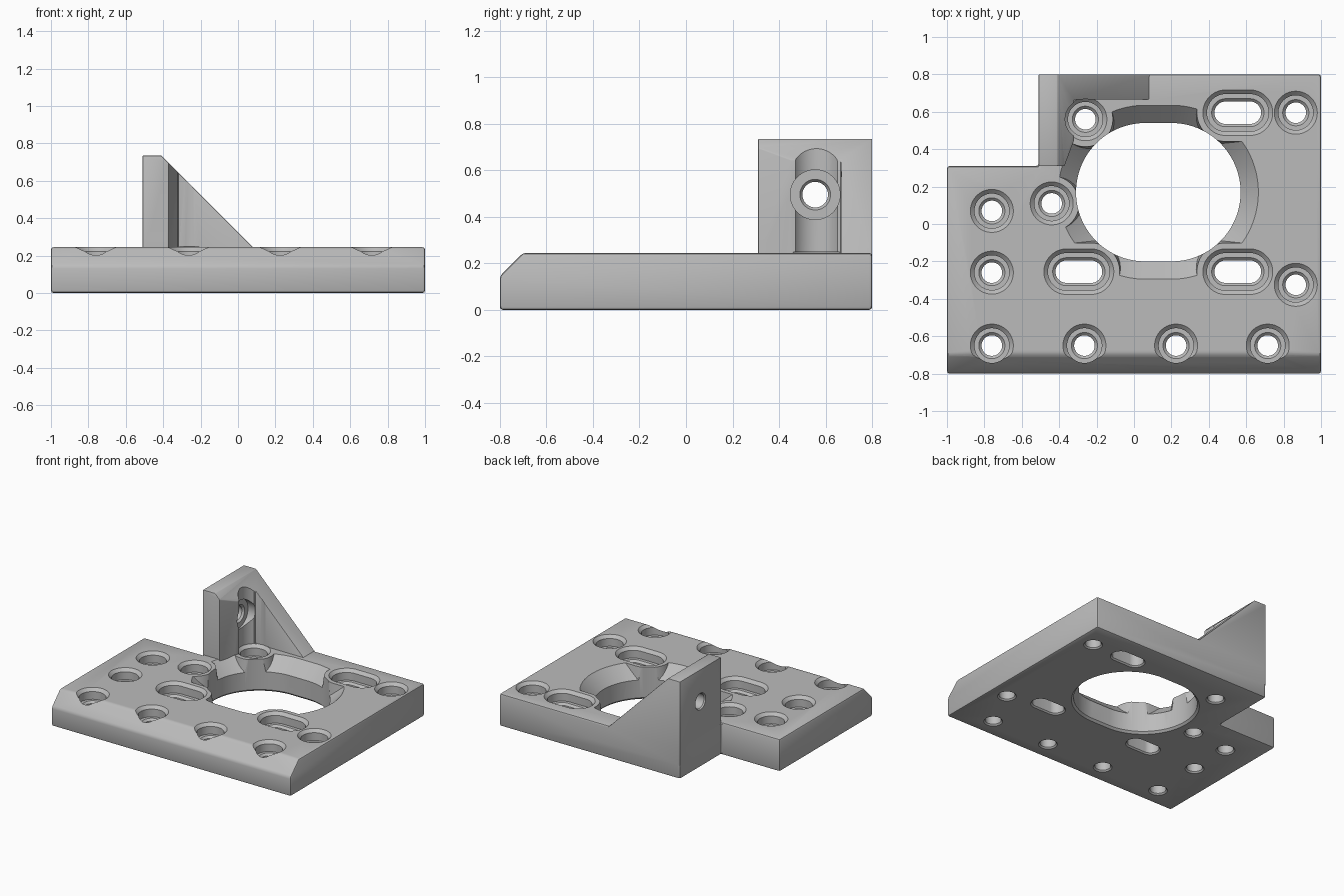
import bpy, bmesh, math
from mathutils import Matrix

cube = bpy.data.objects.get("Cube")
if cube:
    bpy.data.objects.remove(cube, do_unlink=True)

grey = bpy.data.materials.new("plain grey")
grey.use_nodes = True
grey.diffuse_color = (0.5, 0.5, 0.5, 1)
grey.node_tree.nodes["Principled BSDF"].inputs["Base Color"].default_value = (0.5, 0.5, 0.5, 1)


def make_object(name, bm):
    bmesh.ops.recalc_face_normals(bm, faces=bm.faces)
    mesh = bpy.data.meshes.new(name)
    bm.to_mesh(mesh)
    bm.free()
    mesh.materials.append(grey)
    obj = bpy.data.objects.new(name, mesh)
    bpy.context.collection.objects.link(obj)
    return obj


def loft(name, rings):
    """Closed solid through a list of matching point rings."""
    bm = bmesh.new()
    loops = [[bm.verts.new(p) for p in ring] for ring in rings]
    n = len(loops[0])
    bm.faces.new(loops[0])
    bm.faces.new(loops[-1])
    for a, b in zip(loops, loops[1:]):
        for i in range(n):
            j = (i + 1) % n
            bm.faces.new((a[i], a[j], b[j], b[i]))
    return make_object(name, bm)


def prism_z(name, outline, low, high):
    return loft(name, [[(x, y, z) for x, y in outline] for z in (low, high)])


def slot(name, centre, half, steps, segments=48):
    """Vertical round or oblong solid from (radius, height) steps."""
    angles = [(i + 0.5) * math.tau / segments for i in range(segments)]
    return loft(name, [[(centre[0] + r * math.cos(a) + math.copysign(half, math.cos(a)),
                         centre[1] + r * math.sin(a), z) for a in angles]
                       for r, z in steps])


def apply(obj, mod):
    bpy.ops.object.select_all(action='DESELECT')
    bpy.context.view_layer.objects.active = obj
    obj.select_set(True)
    bpy.ops.object.modifier_apply(modifier=mod.name)


def combine(obj, other, operation='DIFFERENCE'):
    mod = obj.modifiers.new("combine", 'BOOLEAN')
    mod.operation = operation
    mod.solver = 'EXACT'
    mod.object = other
    apply(obj, mod)
    bpy.data.objects.remove(other, do_unlink=True)


def soften(obj, width):
    mod = obj.modifiers.new("soften", 'BEVEL')
    mod.width = width
    mod.segments = 2
    mod.limit_method = 'ANGLE'
    mod.angle_limit = math.radians(30)
    apply(obj, mod)


TOP = 0.245
round_holes = [(-0.76, 0.07), (-0.76, -0.26), (-0.44, 0.11), (-0.26, 0.56),
               (0.865, 0.595), (0.865, -0.325)]
round_holes += [(x, -0.65) for x in (-0.76, -0.265, 0.225, 0.715)]
long_holes = [(0.555, 0.595), (-0.295, -0.255), (0.555, -0.255)]
features = [(c, 0, 0.115) for c in round_holes] + [(c, 0.065, 0.122) for c in long_holes]

# Base plate with corner notch and sloped front edge
plate = prism_z("mounting_plate", [(-1, -0.8), (1, -0.8), (1, 0.8), (-0.51, 0.8),
                                   (-0.51, 0.31), (-1, 0.31)], 0, TOP)
slope = [(-0.82, 0.125), (-0.65, 0.295), (-0.82, 0.295)]
combine(plate, loft("front_slope", [[(x, y, z) for y, z in slope] for x in (-1.1, 1.1)]))
soften(plate, 0.014)

# Wide funnel around the main opening, kept clear of the smaller holes
opening = (0.13, 0.17)
funnel = slot("funnel", opening, 0.07, [(0.36, 0.14), (0.515, 0.295)], 96)
for centre, half, radius in features:
    if math.dist(centre, opening) < 0.65:
        combine(funnel, slot("boss", centre, half, [(radius + 0.05, 0.1), (radius + 0.025, 0.3)]))
combine(plate, funnel)

# Upright wall with triangular rib
side = [(-0.51, 0.1), (0.225, 0.1), (-0.41, 0.735), (-0.51, 0.735)]
bracket = loft("bracket", [[(x, y, z) for x, z in side] for y in (0.31, 0.8)])
inner = [(-0.37, 0.2), (0.5, 0.2), (0.5, 0.665), (-0.32, 0.665), (-0.32, 0.45), (-0.37, 0.315)]
combine(bracket, prism_z("inner_space", inner, 0, 1))
soften(bracket, 0.018)
combine(bracket, slot("tool_clearance", (-0.26, 0.56), 0, [(0.108, 0.05), (0.108, 0.9)]))
combine(plate, bracket, 'UNION')

# Main opening
combine(plate, slot("main_opening", opening, 0.07,
                    [(0.39, -0.005), (0.37, 0.015), (0.37, 0.5)], 96))

# Stepped screw holes and slots
for centre, half, radius in features:
    bore = 0.055 if half == 0 else 0.06
    steps = [(bore + 0.015, -0.005), (bore, 0.01), (bore, 0.15), (bore + 0.015, 0.165),
             (radius - 0.022, 0.165), (radius - 0.022, TOP - 0.022), (radius + 0.004, TOP + 0.004)]
    combine(plate, slot("screw_hole", centre, half, steps))

# Horizontal screw hole through the upright wall
cross = slot("cross_hole", (0, 0), 0, [(0.066, -0.515), (0.055, -0.5), (0.055, -0.395),
                                     (0.066, -0.38), (0.107, -0.38), (0.107, -0.2)])
cross.data.transform(Matrix.Translation((0, 0.555, 0.495)) @ Matrix.Rotation(math.pi / 2, 4, 'Y'))
combine(plate, cross)

bpy.ops.object.select_all(action='DESELECT')
bpy.context.view_layer.objects.active = plate
plate.select_set(True)
bpy.ops.object.shade_smooth_by_angle(angle=math.radians(28))
